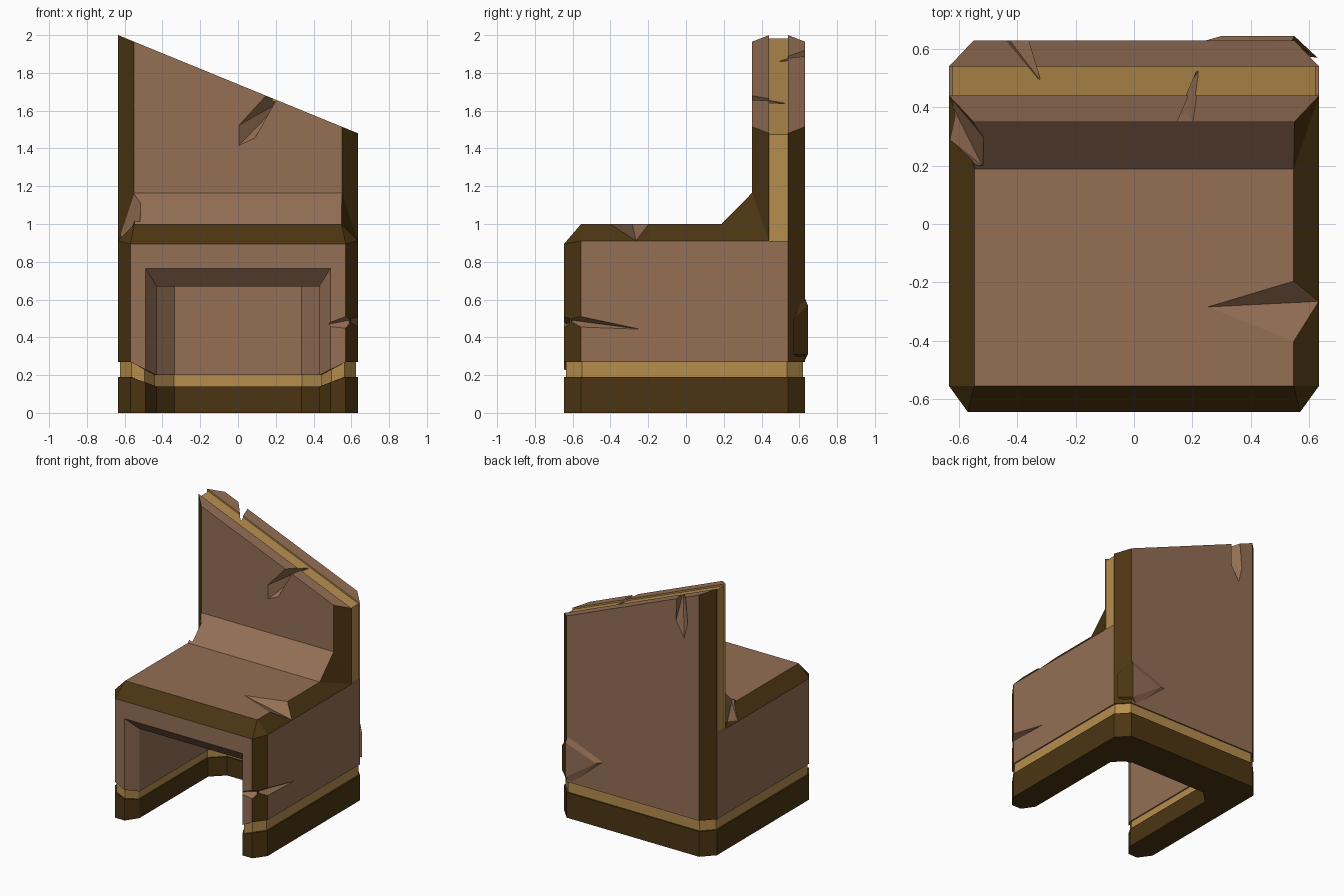
import bpy, bmesh
from mathutils import Vector

if "Cube" in bpy.data.objects:
    bpy.data.objects.remove(bpy.data.objects["Cube"])


def material(name, rgb):
    m = bpy.data.materials.new(name)
    m.diffuse_color = (*rgb, 1)
    m.use_nodes = True
    m.node_tree.nodes["Principled BSDF"].inputs["Base Color"].default_value = m.diffuse_color
    return m


MATS = [material("brown stone", (0.296, 0.159, 0.090)),
        material("dark brown edge", (0.072, 0.036, 0.006)),
        material("gold trim", (0.470, 0.270, 0.076))]
BROWN, DARK, GOLD = 0, 1, 2


def finish(bm, name):
    bmesh.ops.recalc_face_normals(bm, faces=bm.faces)
    me = bpy.data.meshes.new(name)
    bm.to_mesh(me)
    bm.free()
    for m in MATS:
        me.materials.append(m)
    ob = bpy.data.objects.new(name, me)
    bpy.context.collection.objects.link(ob)
    return ob


def hull(name, pts):
    bm = bmesh.new()
    for p in pts:
        bm.verts.new(p)
    bmesh.ops.convex_hull(bm, input=bm.verts)
    loose = [v for v in bm.verts if not v.link_faces]
    bmesh.ops.delete(bm, geom=loose, context='VERTS')
    return finish(bm, name)


def cut(ob, pts):
    """Carve a crack shaped as the hull of the points."""
    cutter = hull("crack_cutter", pts)
    cutter.hide_render = True
    mod = ob.modifiers.new("crack", 'BOOLEAN')
    mod.operation, mod.solver, mod.object = 'DIFFERENCE', 'EXACT', cutter
    bpy.context.view_layer.objects.active = ob
    bpy.ops.object.modifier_apply(modifier=mod.name)
    bpy.data.objects.remove(cutter)


def mirror_x(p):
    return (-p[0],) + tuple(p[1:])


# Seat base: U-shaped plan; each point is x, y, band bottom, band top, wall top
outer = [(.49, -.645, .162, .23, .765), (.57, -.645, .19, .27, .895),
         (.635, -.555, .19, .27, .91), (.635, .44, .19, .27, .91),
         (.635, .54, .19, .27, .91), (.55, .63, .19, .27, .91)]
inner = [(.335, .35, .14, .2, .67), (.43, .26, .14, .2, .67), (.43, -.555, .14, .2, .67)]
plan = outer + [mirror_x(p) for p in reversed(outer)]
plan += [mirror_x(p) for p in reversed(inner)] + inner
N = len(plan)


def inset(i, d):
    """Point i of the plan moved inward by d."""
    a, b, c = (Vector(plan[k % N][:2]) for k in (i - 1, i, i + 1))
    e, f = (b - a).normalized(), (c - b).normalized()
    n, m = Vector((-e.y, e.x)), Vector((-f.y, f.x))
    return b + (n + m) * d / (1 + n.dot(m))


bm = bmesh.new()


def face(b, verts, mat):
    b.faces.new(verts).material_index = mat


rings = []
for level, d in ((None, 0), (2, 0), (2, .01), (3, .01), (3, 0), (4, 0)):
    ring = []
    for i, p in enumerate(plan):
        q = inset(i, d)
        ring.append(bm.verts.new((q.x, q.y, 0 if level is None else p[level])))
    rings.append(ring)

corners = {1, 4, 6, 9}          # chamfered outer corners are dark
for k, mat in enumerate((DARK, DARK, GOLD, BROWN, BROWN)):
    for i in range(N):
        j = (i + 1) % N
        m = DARK if k == 4 and i in corners else mat
        face(bm, (rings[k][i], rings[k][j], rings[k + 1][j], rings[k + 1][i]), m)
face(bm, rings[0], DARK)

w = rings[-1]
seat = [(.548, -.555, 1.0), (.548, .188, 1.0), (.55, .35, 1.165)]
r = [bm.verts.new(p) for p in seat]
l = [bm.verts.new(mirror_x(p)) for p in seat]
face(bm, (w[0], w[1], w[10], w[11]), BROWN)      # front above the opening
face(bm, (w[0], w[11], w[12], w[17]), BROWN)     # lintel bevel
face(bm, w[12:], BROWN)                          # ceiling of the opening
face(bm, (w[1], w[10], l[0], r[0]), DARK)        # front seat bevel
for s, a, b, c in ((r, w[1], w[2], w[3]), (l, w[10], w[9], w[8])):
    face(bm, (a, b, s[0]), DARK)
    face(bm, (b, c, s[1], s[0]), DARK)
    face(bm, (c, s[2], s[1]), DARK)
face(bm, (r[0], r[1], l[1], l[0]), BROWN)        # seat top
face(bm, (r[1], r[2], l[2], l[1]), BROWN)        # sloped seat back
face(bm, (r[2], w[3], w[8], l[2]), BROWN)
face(bm, w[3:9], BROWN)
base = finish(bm, "seat_base")

# Backrest: slices along y with a slanted top and a recessed gold centre strip
bm = bmesh.new()
slices = [(.35, .55, 0), (.44, .635, 0), (.44, .623, .012),
          (.54, .623, .012), (.54, .635, 0), (.63, .55, 0)]
loops = []
for y, h, drop in slices:
    top = lambda x: 1.74 - .4094 * x - drop
    loops.append([bm.verts.new(p) for p in ((-h, y, .91), (h, y, .91),
                                            (h, y, top(h)), (-h, y, top(-h)))])
for k in range(5):
    for i in range(4):
        j = (i + 1) % 4
        edge = BROWN if i in (0, 2) else DARK
        face(bm, (loops[k][i], loops[k][j], loops[k + 1][j], loops[k + 1][i]),
             edge if k in (0, 4) else GOLD)
face(bm, loops[0], BROWN)
face(bm, loops[-1], BROWN)
back = finish(bm, "backrest")

# Cracks in the seat edge, the front right corner and the left seat joint
cut(base, [(.245, -.285, 1.002), (.66, -.16, 1.002), (.66, -.451, 1.002), (.66, -.264, .905)])
cut(base, [(.638, -.22, .44), (.585, -.6, .49), (.69, -.64, .56), (.69, -.64, .42)])
cut(base, [(.43, -.648, .46), (.585, -.6, .49), (.62, -.7, .56), (.62, -.7, .39)])
cut(base, [(-.645, .45, .915), (-.645, .30, .905), (-.52, .2, .99), (-.515, .295, 1.112),
           (-.515, .2, 1.06), (-.65, .2, 1.2), (-.65, .45, 1.2), (-.56, .36, 1.2)])

# Cracks in the backrest, front and rear
cut(back, [(0, .345, 1.41), (0, .345, 1.52), (.155, .345, 1.69), (.205, .345, 1.665),
           (.085, .345, 1.45), (.23, .535, 1.65), (.18, .38, 1.6), (.04, .375, 1.48)])
cut(back, [(-.44, .635, 1.94), (-.365, .635, 1.94), (-.32, .49, 1.87), (-.36, .635, 1.72),
           (-.43, .635, 1.6), (-.46, .635, 1.72), (-.39, .6, 1.7)])

# Raised chip on the rear right corner
chip = hull("corner_chip", [(.23, .625, .50), (.3, .645, .48), (.55, .645, .57), (.55, .645, .31),
                            (.54, .625, .62), (.63, .57, .5), (.63, .57, .31), (.5, .625, .27)])
for p in chip.data.polygons:
    if p.normal.x > .4:
        p.material_index = DARK
